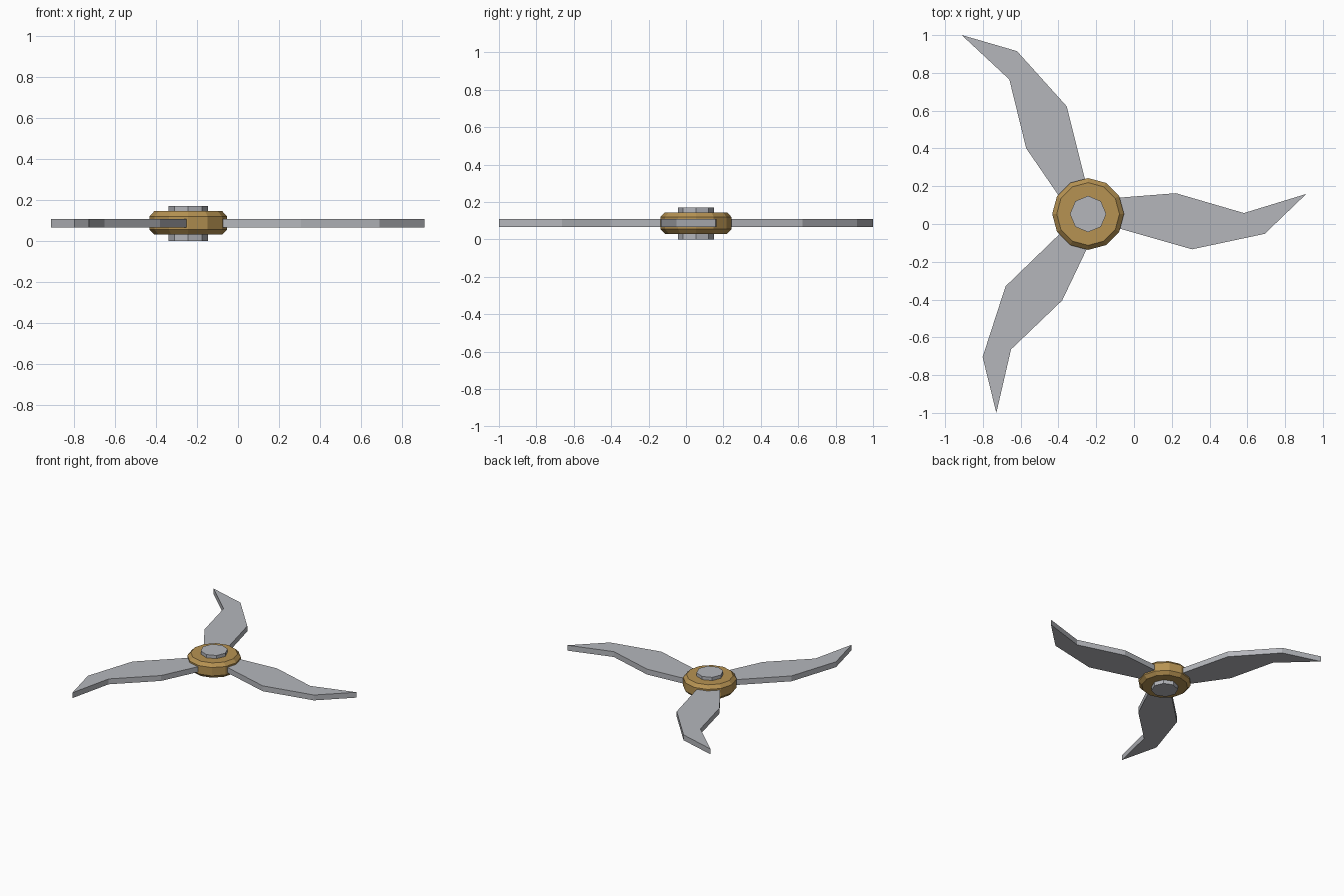
import bpy, bmesh, math

if "Cube" in bpy.data.objects:
    bpy.data.objects.remove(bpy.data.objects["Cube"])

HUB = (-0.243, 0.053)


def material(name, rgb):
    m = bpy.data.materials.new(name)
    m.diffuse_color = (*rgb, 1.0)
    m.use_nodes = True
    m.node_tree.nodes["Principled BSDF"].inputs["Base Color"].default_value = m.diffuse_color
    return m


steel = material("steel grey", (0.46, 0.47, 0.50))
brass = material("brass", (0.47, 0.29, 0.085))


def loft(name, rings, mat):
    """Join closed outlines of equal point count, capped at both ends."""
    bm = bmesh.new()
    vs = [[bm.verts.new(p) for p in ring] for ring in rings]
    n = len(vs[0])
    for a, b in zip(vs, vs[1:]):
        for i in range(n):
            j = (i + 1) % n
            bm.faces.new((a[i], a[j], b[j], b[i]))
    bm.faces.new(vs[0][::-1])
    bm.faces.new(vs[-1])
    bmesh.ops.recalc_face_normals(bm, faces=bm.faces)
    me = bpy.data.meshes.new(name)
    bm.to_mesh(me)
    bm.free()
    me.materials.append(mat)
    ob = bpy.data.objects.new(name, me)
    ob.location = (*HUB, 0)
    bpy.context.collection.objects.link(ob)
    return ob


def circle(r, z, n):
    return [(r * math.cos(2 * math.pi * i / n), r * math.sin(2 * math.pi * i / n), z)
            for i in range(n)]


# Chamfered twelve-sided hub
loft("hub", [circle(r, z, 12) for r, z in
             ((0.166, 0.03), (0.19, 0.055), (0.19, 0.12), (0.166, 0.145))], brass)

# Eight-sided pin through the hub
loft("hub_pin", [circle(0.096, z, 8) for z in (0.0, 0.17)], steel)

# Three curved blades, one outline turned around the hub
outline = [(0.12, -0.064), (0.55, -0.187), (0.935, -0.105), (1.155, 0.106),
           (0.825, 0.005), (0.465, 0.11), (0.12, 0.083)]
for k in range(3):
    blade = loft(f"blade_{k + 1}", [[(x, y, z) for x, y in outline]
                                    for z in (0.066, 0.108)], steel)
    blade.rotation_euler.z = k * 2 * math.pi / 3
